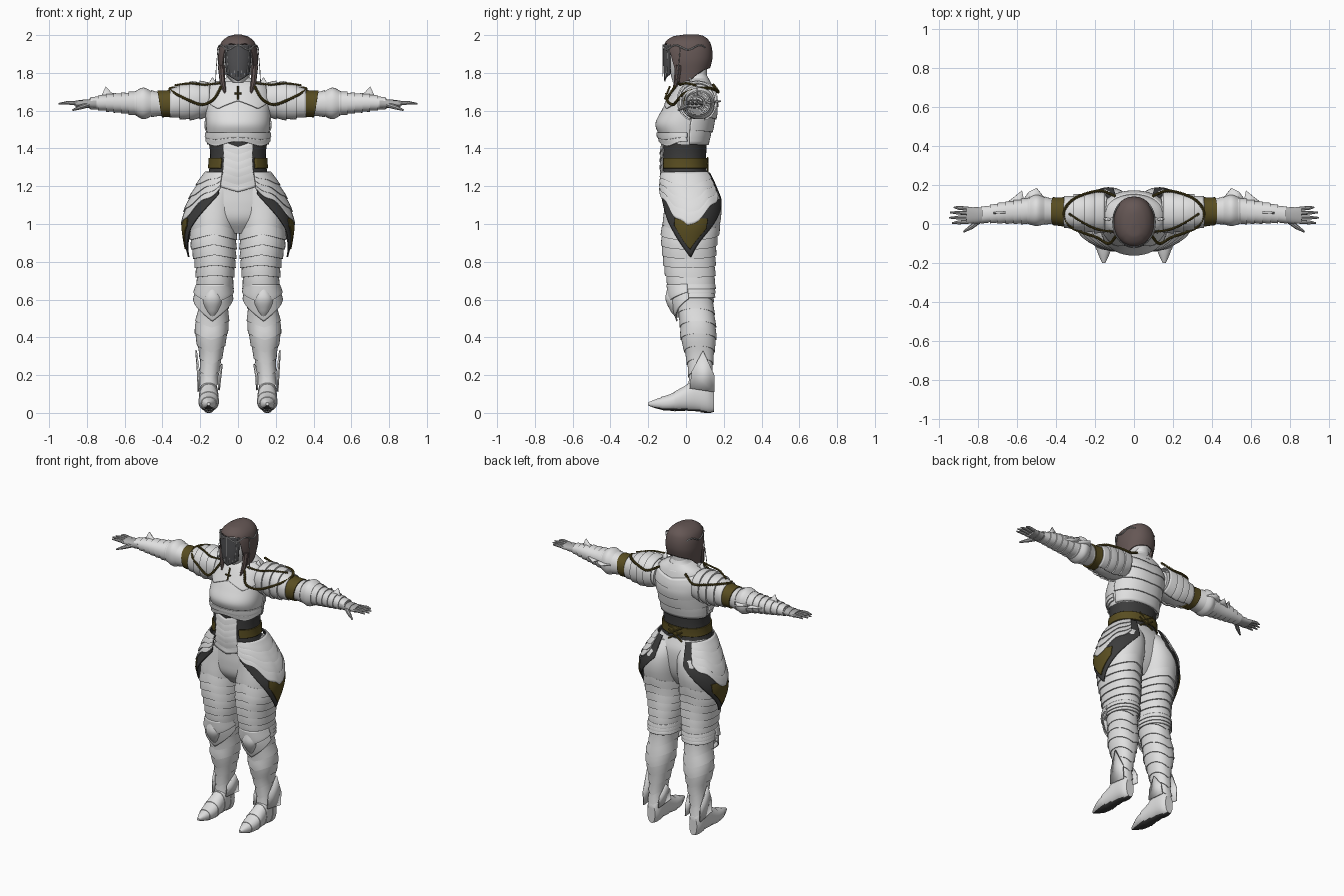
import bpy, bmesh
from math import sin, cos, radians, copysign

cube = bpy.data.objects.get("Cube")
if cube:
    bpy.data.objects.remove(cube, do_unlink=True)


def material(name, r, g, b):
    m = bpy.data.materials.new(name)
    m.use_nodes = True
    m.diffuse_color = (r, g, b, 1)
    m.node_tree.nodes["Principled BSDF"].inputs["Base Color"].default_value = (r, g, b, 1)
    return m


white = material("white armour", .74, .74, .74)
steel = material("grey steel", .42, .42, .42)
dark = material("dark leather", .045, .045, .045)
gold = material("old gold", .1, .075, .015)
brown = material("brown hood", .13, .095, .09)
veil_grey = material("veil grey", .08, .08, .085)


def at(keys, t):
    """Smooth interpolation through rows of (t, values...)."""
    k = sorted(keys)
    t = min(max(t, k[0][0]), k[-1][0])
    i = next(i for i in range(len(k) - 1) if t <= k[i + 1][0])

    def slope(j, c):
        a, b = k[max(j - 1, 0)], k[min(j + 1, len(k) - 1)]
        return (b[c] - a[c]) / (b[0] - a[0])
    w = k[i + 1][0] - k[i][0]
    f = (t - k[i][0]) / w
    g = f * f * (3 - 2 * f)
    return [k[i][c] * (1 - g) + k[i + 1][c] * g
            + w * f * (1 - f) * ((1 - f) * slope(i, c) - f * slope(i + 1, c))
            for c in range(1, len(k[0]))]


def finish(name, mesh, mats, mirror=False, thick=0):
    for m in mats:
        mesh.materials.append(m)
    mesh.shade_smooth()
    mesh.set_sharp_from_angle(angle=radians(40))
    ob = bpy.data.objects.new(name, mesh)
    bpy.context.collection.objects.link(ob)
    if thick:
        sol = ob.modifiers.new("thickness", 'SOLIDIFY')
        sol.thickness, sol.offset = thick, 0
    if mirror:
        ob.modifiers.new("mirror", 'MIRROR').use_mirror_merge = False
    return ob


def from_bmesh(name, bm, mats, **kw):
    bmesh.ops.recalc_face_normals(bm, faces=bm.faces)
    mesh = bpy.data.meshes.new(name)
    bm.to_mesh(mesh)
    bm.free()
    return finish(name, mesh, mats, **kw)


def tube(name, keys, mat, axis='z', steps=18, seg=48, arc=None, warp=None, lames=1,
         flare=0, grow=0, power=2.2, mirror=False, thick=0, sole=None):
    """Loft rows of (t, centre, half width, low, high), with stepped overlapping lames."""
    bm = bmesh.new()
    a0, a1 = arc or (0, 360)
    angles = [a0 + (a1 - a0) * i / seg for i in range(seg + (1 if arc else 0))]
    m = max(2, steps // lames)
    rows = []
    for i in range(lames):
        for j in range(m + 1):
            s, row = (i + j / m) / lames, []
            for a in angles:
                t = keys[0][0] + (keys[-1][0] - keys[0][0]) * s
                t = warp(t, s, a) if warp else t
                c, h, lo, hi = at(keys, t)
                sn, cs = [copysign(abs(q) ** (2 / power), q) for q in (sin(radians(a)), cos(radians(a)))]
                d = grow + flare * j / m
                u, v = c + (h + d) * sn, (lo + hi) / 2 - ((hi - lo) / 2 + d) * cs
                row.append(bm.verts.new({'z': (u, v, t), 'x': (t, u, v), 'y': (u, t, v)}[axis]))
            rows.append(row)
    n = len(angles)
    for p, q in zip(rows, rows[1:]):
        for i in range(n if not arc else n - 1):
            bm.faces.new((p[i], p[(i + 1) % n], q[(i + 1) % n], q[i]))
    if not arc:
        bm.faces.new(rows[0])
        if not thick:
            bm.faces.new(rows[-1])
    if sole:
        bmesh.ops.recalc_face_normals(bm, faces=bm.faces)
        for f in bm.faces:
            f.material_index = int(f.normal.z < -.75)
    return from_bmesh(name, bm, [mat, sole] if sole else [mat], mirror=mirror, thick=thick)


def rods(name, paths, mat, mirror=False):
    """Tapered round strands through points (x, y, z, radius)."""
    cu = bpy.data.curves.new(name, 'CURVE')
    cu.dimensions, cu.bevel_depth, cu.bevel_resolution, cu.use_fill_caps = '3D', 1, 2, True
    for path in paths:
        sp = cu.splines.new('POLY')
        sp.points.add(len(path) - 1)
        for p, (x, y, z, r) in zip(sp.points, path):
            p.co, p.radius = (x, y, z, 1), r
    tmp = bpy.data.objects.new(name, cu)
    mesh = bpy.data.meshes.new_from_object(tmp)
    bpy.data.objects.remove(tmp)
    mesh.materials.clear()
    finish(name, mesh, [mat], mirror=mirror)


def beads(name, points, mat, count, r, mirror=False):
    keys = [(i, *p) for i, p in enumerate(points)]
    bm = bmesh.new()
    for i in range(count):
        made = bmesh.ops.create_icosphere(bm, subdivisions=1, radius=r)
        bmesh.ops.translate(bm, verts=made['verts'], vec=at(keys, (len(keys) - 1) * i / (count - 1)))
    from_bmesh(name, bm, [mat], mirror=mirror)


def fin(name, pts, mat=white):
    bm = bmesh.new()
    bm.faces.new([bm.verts.new(p) for p in pts])
    from_bmesh(name, bm, [mat], mirror=True, thick=.009)


def edge(top, low):
    return lambda t, s, a: top + s * (low(a) - top)


def chevron(k):
    return lambda t, s, a: t + k * abs(sin(radians(a)))


# torso armour
chest = [(1.77, 0, .075, -.01, .12), (1.73, 0, .145, -.05, .14), (1.66, 0, .172, -.095, .158),
         (1.6, 0, .172, -.13, .16), (1.53, 0, .17, -.162, .143), (1.47, 0, .163, -.143, .125),
         (1.42, 0, .153, -.122, .108)]
tube("cuirass", chest, white, steps=28)
tube("breast_collar_plate", chest, white, arc=(-80, 80), grow=.004, thick=.007,
     warp=edge(1.755, lambda a: 1.61 + abs(abs(a) - 35) * .0012))
tube("breast_lower_rim", chest[-3:], white, arc=(-95, 95), grow=.005, thick=.008, lames=2, flare=.006,
     warp=edge(1.485, lambda a: 1.425 + .012 * cos(radians(a * 4))))
tube("back_lames", chest[1:], white, arc=(100, 260), lames=4, flare=.007, grow=.002, thick=.006,
     warp=lambda t, s, a: t - .04 * (1 - abs(a - 180) / 80) * (1 - s))
tube("gorget", [(1.8, 0, .05, -.005, .105), (1.77, 0, .062, -.015, .115), (1.73, 0, .11, -.045, .135)],
     white, lames=2, flare=.006)

# waist
waist = [(1.44, 0, .155, -.128, .11), (1.36, 0, .147, -.13, .107), (1.28, 0, .154, -.13, .11),
         (1.2, 0, .185, -.115, .13)]
tube("corset", waist[:3] + [(1.24, 0, .168, -.123, .118)], dark)
tube("belt", waist, gold, arc=(33, 327), grow=.005, thick=.008, warp=edge(1.35, lambda a: 1.295))
tube("front_lames", waist, white, arc=(-28, 28), lames=6, flare=.006, grow=.002, thick=.006,
     warp=lambda t, s, a: t - .03 + abs(a) * .001)
rods("back_lacing", [[(-.05, .115, 1.35 - i * .03, .005), (.05, .115, 1.29 - i * .03, .005)] for i in range(2)]
     + [[(.05, .115, 1.35 - i * .03, .005), (-.05, .115, 1.29 - i * .03, .005)] for i in range(2)], gold)

# hips and thighs
tube("pelvis", [(1.27, 0, .155, -.118, .113), (1.2, 0, .19, -.108, .14), (1.1, 0, .21, -.11, .14),
                (1.02, 0, .18, -.1, .12), (.95, 0, .09, -.05, .08)], white)
thigh = [(1.24, .085, .08, -.09, .12), (1.17, .108, .107, -.105, .17), (1.08, .125, .123, -.115, .188),
         (1, .13, .122, -.124, .18), (.9, .13, .116, -.124, .158), (.8, .122, .104, -.114, .15),
         (.7, .122, .092, -.097, .147), (.62, .125, .085, -.075, .14)]
tube("upper_thigh", thigh, white, mirror=True)
tube("thigh_lames", thigh[3:], white, lames=7, flare=.008, mirror=True, thick=.004, steps=21,
     warp=lambda t, s, a: t - .035 * abs(sin(radians(a))) * (1 - s))

# hip guards: dark leaf, white scales and gold patch
hip = [(1.28, .06, .105, -.125, .122), (1.2, .06, .155, -.13, .16), (1.1, .06, .205, -.132, .195),
       (1, .06, .228, -.138, .188), (.9, .06, .218, -.122, .15), (.82, .06, .2, -.08, .12)]
tube("hip_guard_leather", hip, dark, arc=(12, 168), mirror=True, thick=.008,
     warp=edge(1.27, lambda a: .82 + abs(a - 92) * .0042))
tube("hip_guard_scales", hip, white, arc=(10, 150), lames=4, flare=.007, grow=.005, thick=.006, mirror=True, steps=20,
     warp=edge(1.275, lambda a: .985 + abs(a - 85) * .0027 + .012 * cos(radians(a * 9))))
tube("hip_guard_patch", hip, gold, arc=(62, 118), grow=.007, thick=.007, mirror=True,
     warp=edge(1.03, lambda a: .865 + abs(a - 92) * .0042))

# lower legs
calf = [(.65, .124, .086, -.08, .142), (.56, .13, .078, -.05, .145), (.47, .138, .087, -.03, .155),
        (.4, .142, .08, -.027, .158), (.3, .143, .058, 0, .145), (.2, .152, .047, .015, .138),
        (.12, .155, .05, .015, .143)]
tube("shin_lames", calf, white, lames=8, flare=.005, mirror=True, steps=24, warp=chevron(.035))
tube("knee_plate", [(.7, .125, .092, -.102, .14), (.62, .13, .094, -.088, .14), (.56, .134, .09, -.068, .14),
                    (.48, .136, .075, -.035, .14)], white, arc=(-85, 85), lames=2, flare=.01, mirror=True, thick=.008,
     warp=edge(.68, lambda a: .485 + abs(a) * .0014))
tube("knee_cap", [(.66, .135, .03, -.1, .0), (.6, .135, .052, -.108, .0), (.54, .135, .035, -.082, 0),
                  (.505, .135, .008, -.055, -.03)], white, mirror=True)
tube("knee_back_band", [(.68, .123, .095, -.09, .152), (.61, .126, .09, -.07, .147)], white,
     arc=(75, 285), lames=3, flare=.006, thick=.006, mirror=True)
fin("ankle_wing_outer", [(.204, .02, .13), (.21, .15, .11), (.212, .15, .2), (.222, .09, .33), (.207, .03, .22)])
fin("ankle_wing_inner", [(.102, .02, .13), (.1, .15, .12), (.096, .14, .19), (.085, .09, .26), (.1, .03, .2)])
tube("boot", [(.147, .155, .028, .005, .13), (.12, .155, .043, 0, .17), (.05, .155, .048, .01, .175),
              (-.01, .155, .05, .012, .14), (-.08, .155, .05, .012, .1), (-.15, .155, .03, .022, .075),
              (-.2, .155, .005, .042, .053)], white, axis='y', lames=5, flare=.003, steps=20, mirror=True, sole=dark)

# arms, axis along x
arm = [(.14, .06, .085, 1.57, 1.72), (.24, .06, .092, 1.555, 1.745), (.3, .06, .083, 1.56, 1.73),
       (.36, .062, .068, 1.573, 1.703), (.42, .066, .064, 1.572, 1.698), (.5, .07, .068, 1.572, 1.705),
       (.6, .062, .058, 1.587, 1.692), (.7, .055, .048, 1.6, 1.683), (.78, .048, .036, 1.612, 1.666)]
tube("upper_arm", arm[:6], white, axis='x', mirror=True)
tube("pauldron_lames", [(.15, .06, .1, 1.57, 1.745), *arm[1:4]], white, axis='x', arc=(20, 340), lames=4, flare=.01,
     mirror=True, thick=.007)
tube("arm_band", arm[2:6], gold, axis='x', grow=.008, mirror=True,
     warp=lambda t, s, a: .34 + s * .075 + .012 * cos(radians(a)) * (.5 - s) * 2)
tube("forearm_lames", arm[4:], white, axis='x', lames=9, flare=.006, steps=27, mirror=True)
tube("elbow_cop", [(.45, .068, .066, 1.575, 1.698), (.5, .07, .08, 1.555, 1.722), (.55, .066, .064, 1.58, 1.7)],
     white, axis='x', mirror=True)
fin("elbow_wing", [(.44, .11, 1.64), (.58, .11, 1.64), (.54, .165, 1.65), (.5, .185, 1.65), (.48, .16, 1.65)])
fin("forearm_wing", [(.56, .1, 1.64), (.68, .09, 1.64), (.62, .135, 1.645), (.575, .172, 1.65)])
fin("cuff_spike", [(.6, .06, 1.68), (.73, .055, 1.665), (.7, .06, 1.728), (.67, .06, 1.695)])
fin("collar_spike", [(.1, .03, 1.72), (.17, .03, 1.72), (.135, .02, 1.778)])

# gauntlet hands
tube("palm", [(.75, .048, .042, 1.608, 1.668), (.8, .045, .04, 1.615, 1.658), (.86, .045, .042, 1.622, 1.652)],
     steel, axis='x', lames=3, flare=.003, mirror=True)
rods("fingers", [[(.85, .012 + i * .022, 1.638, .011), (.9, .008 + i * .025, 1.642, .01),
                  (tip, .005 + i * .027, 1.637, .004)] for i, tip in enumerate((.935, .95, .945, .925))]
     + [[(.79, .02, 1.632, .014), (.835, -.015, 1.618, .012), (.875, -.04, 1.603, .005)]], steel, mirror=True)

# head, hood and veil
tube("neck", [(1.86, 0, .05, 0, .11), (1.72, 0, .052, 0, .11)], white)
tube("head", [(1.95, 0, .07, -.07, .09), (1.87, 0, .088, -.09, .115), (1.8, 0, .072, -.082, .095),
              (1.75, 0, .03, -.07, .03)], white)


def hood_edge(a):
    return at([(0, 1.95), (40, 1.93), (60, 1.76), (85, 1.75), (130, 1.81), (180, 1.83)], min(a, 360 - a))[0]


tube("hood", [(2, 0, .012, .0, .06), (1.99, 0, .05, -.065, .095), (1.955, 0, .088, -.108, .126),
              (1.88, 0, .102, -.11, .136), (1.8, 0, .095, -.092, .115), (1.72, 0, .085, -.07, .09)],
     brown, warp=edge(2, hood_edge), thick=.008, seg=72, steps=24)
rods("hair_locks", [[(.088, -.04, 1.84, .02), (.082, -.05, 1.75, .015), (.06, -.08, 1.66, .003)]], brown, mirror=True)
face = [(1.955, 0, .09, -.117, .12), (1.85, 0, .085, -.118, .11), (1.76, 0, .07, -.112, .1)]
tube("face_veil", face, veil_grey, arc=(-48, 48), thick=.006,
     warp=edge(1.95, lambda a: 1.755 + abs(a) * .0008))
rods("veil_strands", [[(x * .01, -.123 + abs(x) * .0045, 1.945, .0022), (x * .008, -.123 + abs(x) * .0035, 1.78, .0018)]
                      for x in range(-6, 7, 2)], steel)
ring = [(.108 * sin(radians(a)), .01 - .13 * cos(radians(a)), 1.935 + .012 * cos(radians(a * 6)), .004)
        for a in range(-135, 136, 5)]
rods("circlet", [ring], steel)
rods("temple_chains", [[(.105, -.03, 1.94, .002), (.115, -.04, 1.83, .002), (.12, -.05, 1.74, .002)]], steel, mirror=True)

# gold chains and pendant
beads("shoulder_chain", [(.09, -.06, 1.725), (.13, -.1, 1.66), (.19, -.07, 1.632), (.26, -.045, 1.655), (.33, -.01, 1.69),
                         (.36, .06, 1.715), (.32, .12, 1.72), (.25, .155, 1.71), (.17, .17, 1.7), (.1, .145, 1.735)],
      gold, 64, .009, mirror=True)
beads("upper_chain", [(.1, -.04, 1.745), (.18, -.03, 1.738), (.25, .0, 1.745), (.33, .05, 1.735)], gold, 28, .007, mirror=True)
rods("pendant", [[(0, -.085, 1.73, .005), (0, -.113, 1.66, .005)], [(-.018, -.106, 1.69, .005), (.018, -.106, 1.69, .005)]], gold)
